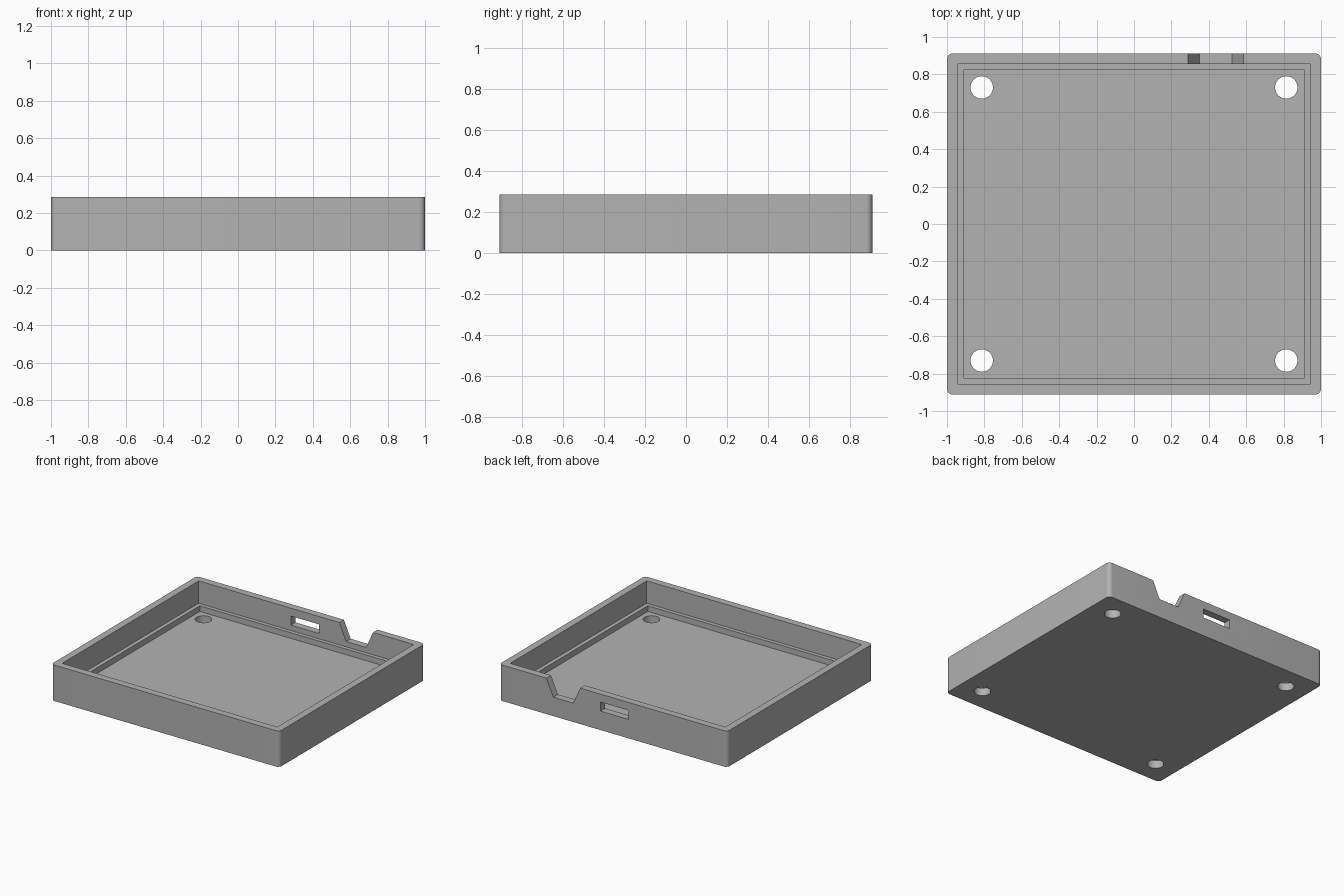
import bpy
import bmesh
from math import cos, sin, pi, radians
from mathutils import Matrix

cube = bpy.data.objects.get("Cube")
if cube:
    bpy.data.objects.remove(cube, do_unlink=True)

# Overall sizes
HX, HY, HEIGHT = 1.0, 0.912, 0.285
FLOOR, LEDGE = 0.063, 0.108
WALL, RIM = 0.057, 0.088
BACK_SLOT_Z = 0.15

grey = bpy.data.materials.new("plain grey")
grey.use_nodes = True
colour = (0.45, 0.45, 0.45, 1.0)
grey.diffuse_color = colour
grey.node_tree.nodes["Principled BSDF"].inputs["Base Color"].default_value = colour


def prism(name, outline, low, high, matrix=Matrix()):
    """Extrude a closed 2D outline from low to high along local z."""
    bm = bmesh.new()
    face = bm.faces.new([bm.verts.new((x, y, low)) for x, y in outline])
    grown = bmesh.ops.extrude_face_region(bm, geom=[face])["geom"]
    top = [v for v in grown if isinstance(v, bmesh.types.BMVert)]
    bmesh.ops.translate(bm, verts=top, vec=(0, 0, high - low))
    bm.transform(matrix)
    bmesh.ops.recalc_face_normals(bm, faces=bm.faces)
    mesh = bpy.data.meshes.new(name)
    bm.to_mesh(mesh)
    bm.free()
    mesh.materials.append(grey)
    obj = bpy.data.objects.new(name, mesh)
    bpy.context.collection.objects.link(obj)
    return obj


def rectangle(hx, hy):
    return [(-hx, -hy), (hx, -hy), (hx, hy), (-hx, hy)]


def rounded_rectangle(hx, hy, r, steps=8):
    points = []
    for k, (sx, sy) in enumerate([(1, 1), (-1, 1), (-1, -1), (1, -1)]):
        for i in range(steps + 1):
            a = (k + i / steps) * pi / 2
            points.append((sx * (hx - r) + r * cos(a), sy * (hy - r) + r * sin(a)))
    return points


def circle(x, y, r, sides=48):
    return [(x + r * cos(2 * pi * i / sides), y + r * sin(2 * pi * i / sides))
            for i in range(sides)]


# Tray body
tray = prism("tray", rounded_rectangle(HX, HY, 0.032), 0, HEIGHT)

# Stepped cavity
cutters = [
    prism("floor_recess", rectangle(HX - RIM, HY - RIM), FLOOR, HEIGHT + 0.1),
    prism("upper_recess", rectangle(HX - WALL, HY - WALL), LEDGE, HEIGHT + 0.1),
]

# Corner screw holes
for sx in (-1, 1):
    for sy in (-1, 1):
        cutters.append(prism("screw_hole", circle(sx * 0.814, sy * 0.73, 0.06), -0.1, 0.2))

# Back wall openings, drawn in x and z and pushed through along y
upright = Matrix.Rotation(radians(90), 4, "X")
t = 0.1 / (HEIGHT - BACK_SLOT_Z) * 0.06  # continues the notch slope above the rim
notch = [(0.35, BACK_SLOT_Z), (0.525, BACK_SLOT_Z),
         (0.585 + t, HEIGHT + 0.1), (0.29 - t, HEIGHT + 0.1)]
slot = [(-0.135, BACK_SLOT_Z), (0.112, BACK_SLOT_Z), (0.112, 0.222), (-0.135, 0.222)]
for name, outline in (("cable_notch", notch), ("port_slot", slot)):
    cutters.append(prism(name, outline, -HY - 0.1, -HY + 0.2, upright))

# Cut every opening, then drop the cutters
bpy.context.view_layer.objects.active = tray
for cutter in cutters:
    cutter.hide_render = True
    mod = tray.modifiers.new(cutter.name, "BOOLEAN")
    mod.operation = "DIFFERENCE"
    mod.solver = "EXACT"
    mod.object = cutter
    bpy.ops.object.modifier_apply(modifier=mod.name)
    bpy.data.objects.remove(cutter, do_unlink=True)

# Smooth the round corners and holes, keep the edges sharp
bpy.ops.object.select_all(action="DESELECT")
tray.select_set(True)
bpy.ops.object.shade_smooth_by_angle(angle=radians(30))
